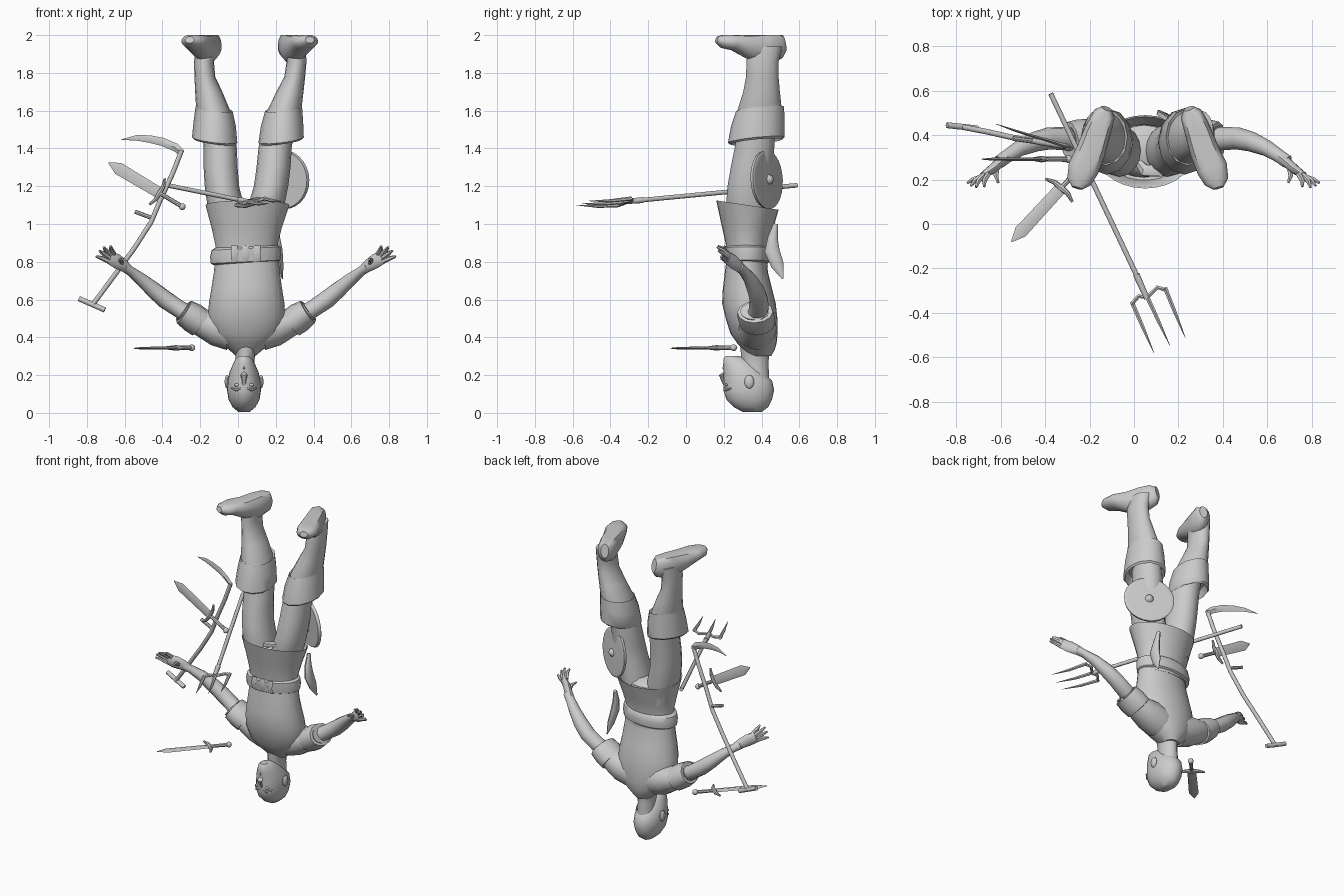
import bpy, bmesh, math
from mathutils import Vector

grey = bpy.data.materials.new("light_grey")
grey.diffuse_color = (0.6, 0.6, 0.6, 1)


def skin(name, rings, zmax=None):
    """Bridge a list of equal-length point rings and cap both ends."""
    bm = bmesh.new()
    vs = [[bm.verts.new((p.x, p.y, min(p.z, zmax) if zmax else p.z)) for p in r] for r in rings]
    n = len(vs[0])
    for a, b in zip(vs, vs[1:]):
        for i in range(n):
            bm.faces.new((a[i], a[(i + 1) % n], b[(i + 1) % n], b[i]))
    bm.faces.new(vs[0][::-1])
    bm.faces.new(vs[-1])
    bmesh.ops.recalc_face_normals(bm, faces=bm.faces)
    me = bpy.data.meshes.new(name)
    bm.to_mesh(me)
    bm.free()
    me.materials.append(grey)
    ob = bpy.data.objects.new(name, me)
    bpy.context.collection.objects.link(ob)
    return ob


def loft(name, rows, n=20, sx=0, sy=0):
    """Upright form from rows of (z, cx, cy, rx, ry); sx, sy tilt the rings."""
    rings = []
    for z, cx, cy, rx, ry in rows:
        ring = []
        for i in range(n):
            a = 2 * math.pi * i / n
            x, y = rx * math.cos(a), ry * math.sin(a)
            ring.append(Vector((cx + x, cy + y, z + sx * x + sy * y)))
        rings.append(ring)
    return skin(name, rings)


def tube(name, pts, radii, n=8, up=(0, 0, 1), zmax=None):
    """Sweep along pts; each radius is a number or (along up, across)."""
    pts = [Vector(p) for p in pts]
    rings = []
    for i, p in enumerate(pts):
        t = (pts[min(i + 1, len(pts) - 1)] - pts[max(i - 1, 0)]).normalized()
        a = Vector(up) - t * t.dot(Vector(up))
        a.normalize()
        b = t.cross(a)
        r = radii[i] if isinstance(radii, (list, tuple)) else radii
        ra, rb = r if isinstance(r, tuple) else (r, r)
        rings.append([p + a * ra * math.cos(2 * math.pi * k / n) + b * rb * math.sin(2 * math.pi * k / n)
                      for k in range(n)])
    return skin(name, rings, zmax)


def ball(name, c, r):
    rows = []
    for k in range(7):
        a = math.pi * (0.06 + 0.88 * k / 6)
        rows.append((c[2] - r[2] * math.cos(a), c[0], c[1], r[0] * math.sin(a), r[1] * math.sin(a)))
    return loft(name, rows, 12)


# Head and neck, crown at the bottom
H = 0.032
loft("head", [(0.005, H, .35, .03, .05), (.03, H, .345, .06, .09), (.07, H, .335, .082, .12),
              (.12, H, .332, .09, .135), (.17, H, .328, .087, .128), (.215, H, .305, .077, .107),
              (.255, H, .285, .06, .088), (.285, H, .262, .045, .064), (.302, H, .245, .025, .035)], 24)
loft("neck", [(.18, .035, .37, .055, .07), (.26, .036, .365, .05, .072), (.32, .04, .365, .052, .075),
              (.4, .045, .37, .08, .085)], 16)
tube("nose", [(H, .207, .145), (H, .195, .175), (H, .186, .198), (H, .203, .212)],
     [(.008, .009), (.01, .012), (.012, .018), (.006, .012)], 8, (0, 1, 0))
tube("mouth", [(H - .03, .222, .24), (H, .2, .238), (H + .03, .222, .24)], [.004, .009, .004], 6)
for s in (-1, 1):
    ball("ear", (H + s * .09, .335, .165), (.013, .026, .036))
    ball("eye", (H + s * .038, .214, .148), (.015, .009, .008))
    tube("brow", [(H + s * .015, .203, .13), (H + s * .04, .211, .122), (H + s * .066, .238, .13)],
         [.005, .008, .004], 6)

# Torso, belt, flared tunic skirt
loft("torso", [(.30, .04, .39, .05, .06), (.335, .042, .385, .09, .085), (.37, .044, .375, .14, .105),
               (.42, .045, .36, .185, .125), (.50, .045, .347, .205, .137), (.58, .046, .333, .2, .142),
               (.66, .046, .325, .187, .13), (.74, .047, .32, .175, .115), (.82, .047, .32, .168, .105)], 24)
loft("tunic_skirt", [(.79, .043, .325, .17, .108), (.88, .044, .32, .162, .11), (.98, .046, .322, .186, .135),
                     (1.1, .05, .325, .222, .165), (1.095, .05, .325, .214, .157),
                     (.97, .047, .322, .175, .125)], 28, 0, -.15)
loft("belt", [(.79, .04, .325, .168, .106), (.80, .04, .325, .184, .118), (.835, .04, .325, .188, .122),
              (.87, .042, .322, .182, .12), (.882, .042, .322, .162, .108)], 28, .05, 0)
for x in (-.02, .04, .1):
    tube("belt_loop", [(x, .212, .80), (x, .197, .84), (x, .207, .885)], [(.006, .018)] * 3, 4, (0, 1, 0))
loft("hips", [(.9, .045, .325, .15, .1), (1.0, .045, .33, .165, .12), (1.06, .045, .335, .14, .11),
              (1.09, .045, .335, .08, .07)], 20)
tube("cloth_scrap", [(.0, .3, 1.06), (.05, .24, 1.11), (.12, .24, 1.13), (.2, .27, 1.12)],
     [.01, (.02, .03), (.015, .03), .008], 6)

# Leather scabbard hanging at the back of the hip
tube("scabbard", [(.2, .475, 1.0), (.205, .46, .93), (.215, .455, .86), (.225, .485, .78), (.235, .512, .71)],
     [(.012, .012), (.026, .018), (.04, .022), (.034, .016), (.004, .003)], 10, (0, 1, 0))

for s in (-1, 1):
    def lx(z, d):
        return .045 + .03 * (z - 1.2) + s * d

    # Legs, boots and turned-down boot cuffs
    loft("leg", [(z, lx(z, d), cy, rx, ry) for z, d, cy, rx, ry in (
        (.95, .085, .33, .08, .1), (1.1, .108, .33, .096, .118), (1.2, .13, .335, .091, .115),
        (1.3, .14, .347, .09, .11), (1.4, .145, .362, .088, .105), (1.5, .158, .375, .085, .1))], 16)
    loft("boot_shaft", [(z, lx(z, d), cy, rx, ry) for z, d, cy, rx, ry in (
        (1.5, .165, .38, .09, .12), (1.6, .188, .39, .09, .118), (1.7, .215, .4, .072, .097),
        (1.78, .238, .404, .055, .086), (1.86, .245, .405, .053, .085), (1.94, .235, .42, .055, .09))], 16)
    loft("boot_cuff", [(z, lx(z, d), cy, rx, ry) for z, d, cy, rx, ry in (
        (1.6, .182, .39, .085, .115), (1.61, .184, .392, .098, .127), (1.53, .178, .38, .112, .142),
        (1.445, .176, .372, .12, .15), (1.435, .174, .372, .112, .14), (1.48, .17, .375, .095, .118))],
        12, s * .12, .1)
    tube("boot_foot", [(.062 + s * d, y, z) for d, y, z in (
        (.185, .52, 1.955), (.195, .495, 1.95), (.225, .42, 1.935), (.255, .33, 1.945),
        (.29, .25, 1.965), (.31, .19, 1.968), (.318, .162, 1.975))],
        [(.045, .025), (.075, .05), (.095, .06), (.07, .066), (.046, .07), (.036, .055), (.018, .025)],
        16, (0, 0, 1), 2.0)

    # Arms: sleeve, rolled sleeve cuff, forearm, hand
    def arm(pts):
        return [(.042 + s * (x - .042), y, z) for x, y, z in pts]

    tube("sleeve", arm([(.12, .375, .43), (.2, .38, .45), (.27, .378, .475), (.34, .375, .51)]),
         [(.1, .1), (.095, .1), (.075, .088), (.065, .075)], 16)
    tube("sleeve_cuff", arm([(.275, .378, .47), (.28, .378, .474), (.325, .372, .505), (.37, .366, .535),
                             (.378, .365, .54), (.35, .368, .52)]),
         [.06, (.078, .095), (.08, .1), (.07, .095), (.058, .08), (.05, .06)], 12)
    tube("forearm", arm([(.33, .375, .51), (.4, .385, .553), (.47, .385, .6), (.53, .37, .65),
                         (.6, .34, .71), (.655, .305, .752), (.69, .28, .775)]),
         [(.05, .055), (.046, .052), (.048, .05), (.044, .045), (.034, .036), (.025, .03), (.027, .03)], 12)
    tube("palm", arm([(.65, .305, .75), (.69, .275, .78), (.725, .245, .803), (.765, .22, .822)]),
         [(.022, .022), (.034, .024), (.04, .022), (.034, .014)], 10)
    for base, tip in (((.765, .215, .80), (.835, .185, .828)), ((.765, .22, .82), (.818, .172, .858)),
                      ((.758, .222, .835), (.795, .165, .878)), ((.74, .225, .842), (.758, .168, .883)),
                      ((.7, .255, .79), (.695, .185, .815))):
        b, t = Vector(base), Vector(tip)
        m = (b + t) / 2 + Vector((.008, 0, .006))
        tube("finger", arm([b, m, t]), [.013, .012, .006], 6)

# Round shield with boss and rim, strapped behind the hip
c, nrm = Vector((.24, .43, 1.235)), Vector((.5, .86, .05)).normalized()
tube("shield", [c + nrm * d for d in (-.012, -.014, .004, .008, .008, .014)],
     [.13, .152, .157, .15, .138, .02], 28)
tube("shield_boss", [c + nrm * d for d in (.005, .025, .035)], [.03, .022, .006], 12)
tube("shield_grip", [c + nrm * -.012 + Vector((0, 0, -.05)), c + nrm * -.04, c + nrm * -.012 + Vector((0, 0, .05))],
     .01, 6, (1, 0, 0))

# Pitchfork
tube("fork_shaft", [(-.375, .587, 1.205), (.035, -.28, 1.122)], .012, 10)
tube("fork_collar", [(.01, -.227, 1.127), (.058, -.335, 1.117)], [.016, .013], 10)
tube("fork_bar", [(-.012, -.362, 1.1), (.02, -.325, 1.11), (.06, -.33, 1.117), (.105, -.285, 1.125),
                  (.143, -.297, 1.135)], .01, 6)
for a, b in (((-.01, -.35, 1.1), (.09, -.58, 1.1)), ((.058, -.325, 1.117), (.163, -.55, 1.108)),
             ((.14, -.288, 1.135), (.232, -.515, 1.122))):
    a, b = Vector(a), Vector(b)
    tube("fork_tine", [a, a.lerp(b, .5) - Vector((0, 0, .006)), b], [.011, .009, .001], 6)

# Scythe
tube("scythe_shaft", [(-.298, .348, 1.39), (-.345, .355, 1.27), (-.41, .365, 1.13), (-.46, .375, 1.01),
                      (-.55, .39, .87), (-.66, .415, .72), (-.775, .437, .565)], .013, 10)
tube("scythe_end_grip", [(-.842, .445, .605), (-.705, .43, .545)], .014, 10)
tube("scythe_mid_grip", [(-.545, .385, 1.065), (-.45, .372, 1.03)], .011, 8)
tube("scythe_blade", [(-.295, .348, 1.375), (-.33, .358, 1.405), (-.4, .38, 1.435), (-.47, .4, 1.45),
                      (-.54, .422, 1.456), (-.62, .45, 1.446)],
     [(.018, .012), (.022, .009), (.022, .007), (.02, .006), (.014, .005), (.001, .001)], 4)


def blade_weapon(name, tip, end, guard_at, side, half):
    """Straight blade with cross guard, grip and pommel; side is the guard direction."""
    tip, end, side = Vector(tip), Vector(end), Vector(side).normalized()
    g = tip.lerp(end, guard_at)
    d = (end - tip).normalized()
    tube(name + "_blade", [tip, tip + d * .06, g], [(.003, .002), (half, .007), (half * .9, .008)], 4, side)
    tube(name + "_guard", [g - side * .08 - d * .015, g - side * .04, g, g + side * .04, g + side * .08 - d * .015],
         [.006, .011, .015, .011, .006], 8, d)
    tube(name + "_grip", [g, end], [.011, .012], 8, side)
    ball(name + "_pommel", end, (.018, .018, .018))


blade_weapon("sword", (-.685, .292, 1.325), (-.295, .292, 1.092), .69, (.51, 0, .86), .033)
blade_weapon("dagger", (-.552, -.08, .342), (-.245, .252, .345), .73, (.76, -.65, 0), .03)

# Smooth shading with crisp edges
for ob in bpy.context.scene.objects:
    ob.select_set(True)
    bpy.context.view_layer.objects.active = ob
bpy.ops.object.shade_smooth_by_angle(angle=math.radians(40))
